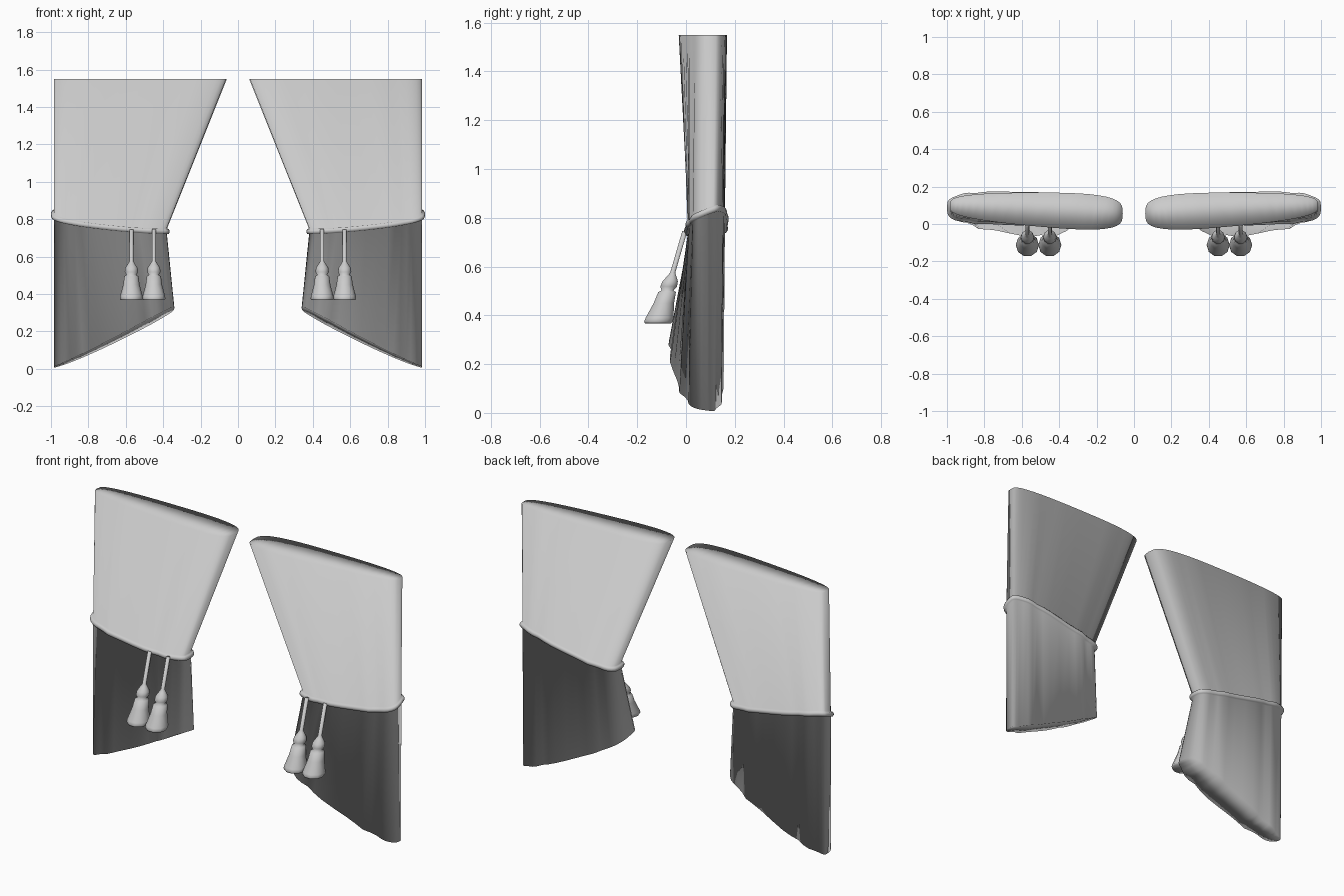
import bpy, bmesh, math

if "Cube" in bpy.data.objects:
    bpy.data.objects.remove(bpy.data.objects["Cube"])

N = 44  # points around each curtain ring


def loft(name, rings):
    """Skin closed rings; close both ends with strips running across the ring."""
    bm = bmesh.new()
    vs = [[bm.verts.new(p) for p in r] for r in rings]
    n = len(rings[0])
    for a, b in zip(vs, vs[1:]):
        for i in range(n):
            j = (i + 1) % n
            bm.faces.new((a[i], a[j], b[j], b[i]))
    for r in (vs[0], vs[-1]):
        bm.faces.new((r[0], r[1], r[n - 1]))
        for i in range(1, n // 2 - 1):
            bm.faces.new((r[i], r[i + 1], r[n - i - 1], r[n - i]))
        bm.faces.new((r[n // 2 - 1], r[n // 2], r[n // 2 + 1]))
    bmesh.ops.recalc_face_normals(bm, faces=bm.faces)
    for f in bm.faces:
        f.smooth = True  # soft cloth: smooth right over the rims
    me = bpy.data.meshes.new(name)
    bm.to_mesh(me)
    bm.free()
    bpy.context.collection.objects.link(bpy.data.objects.new(name, me))


def spow(v, e):
    return math.copysign(abs(v) ** e, v)


def curtain_ring(side, x_out, x_in, front, back, height, wave=0.0, grow=0.0):
    """Rounded slab outline; t runs 0 (outer edge) to 1 (inner edge), s -1 front to 1 back."""
    pts = []
    for i in range(N):
        a = 2 * math.pi * i / N
        u, s = spow(math.cos(a), 0.75), spow(math.sin(a), 0.55)
        t = (u + 1) / 2
        yf, yb = front(t) - grow, back(t) + grow
        x = x_out + (x_in - x_out) * t + grow * u * (1 if x_in > x_out else -1)
        y = (yf + yb) / 2 + (yb - yf) / 2 * s + wave * math.sin(16 * u) * abs(s)
        pts.append((side * x, y, height(t, s)))
    return pts


def tie_ring(side, grow, dz):
    return curtain_ring(side, 0.985, 0.38, lambda t: 0.015 - 0.01 * t, lambda t: 0.158,
                        lambda t, s: 0.735 + dz + 0.09 * (1 - t) ** 1.4
                        + 0.03 * s * (1 - t), 0.004, grow)


for side, label in ((-1, "left"), (1, "right")):
    # Gathered cloth: top edge, rope ridge at the tie line, flared slanted hem
    top = curtain_ring(side, 0.985, 0.06, lambda t: 0.03 - 0.085 * t, lambda t: 0.168,
                       lambda t, s: 1.55)
    rope = [tie_ring(side, g, dz) for g, dz in
            ((0, 0.015), (0.01, 0.013), (0.015, 0.004), (0.015, -0.004),
             (0.01, -0.013), (0, -0.015))]
    hem = curtain_ring(side, 0.985, 0.34, lambda t: 0.025 - 0.115 * t ** 0.6,
                       lambda t: 0.15,
                       lambda t, s: 0.002 + 0.3 * t ** 1.15
                       + (0.015 + 0.03 * t) * (1 - s) / 2, 0.009)
    loft(label + "_curtain", [top] + rope + [hem])

    # Hanging cords with tassels, leaning forward: (z, radius)
    profile = [(0.745, 0.011), (0.575, 0.011), (0.56, 0.02), (0.54, 0.033), (0.518, 0.036),
               (0.502, 0.026), (0.495, 0.038), (0.45, 0.044), (0.39, 0.06), (0.375, 0.062),
               (0.367, 0.056)]
    for k, x in enumerate((0.45, 0.57)):
        rings = []
        for z, r in profile:
            yc = -0.005 - 0.11 * (0.745 - z) / 0.378
            rings.append([(side * x + r * math.cos(math.pi * i / 5),
                           yc + r * math.sin(math.pi * i / 5), z) for i in range(10)])
        loft(f"{label}_tassel_{k + 1}", rings)
